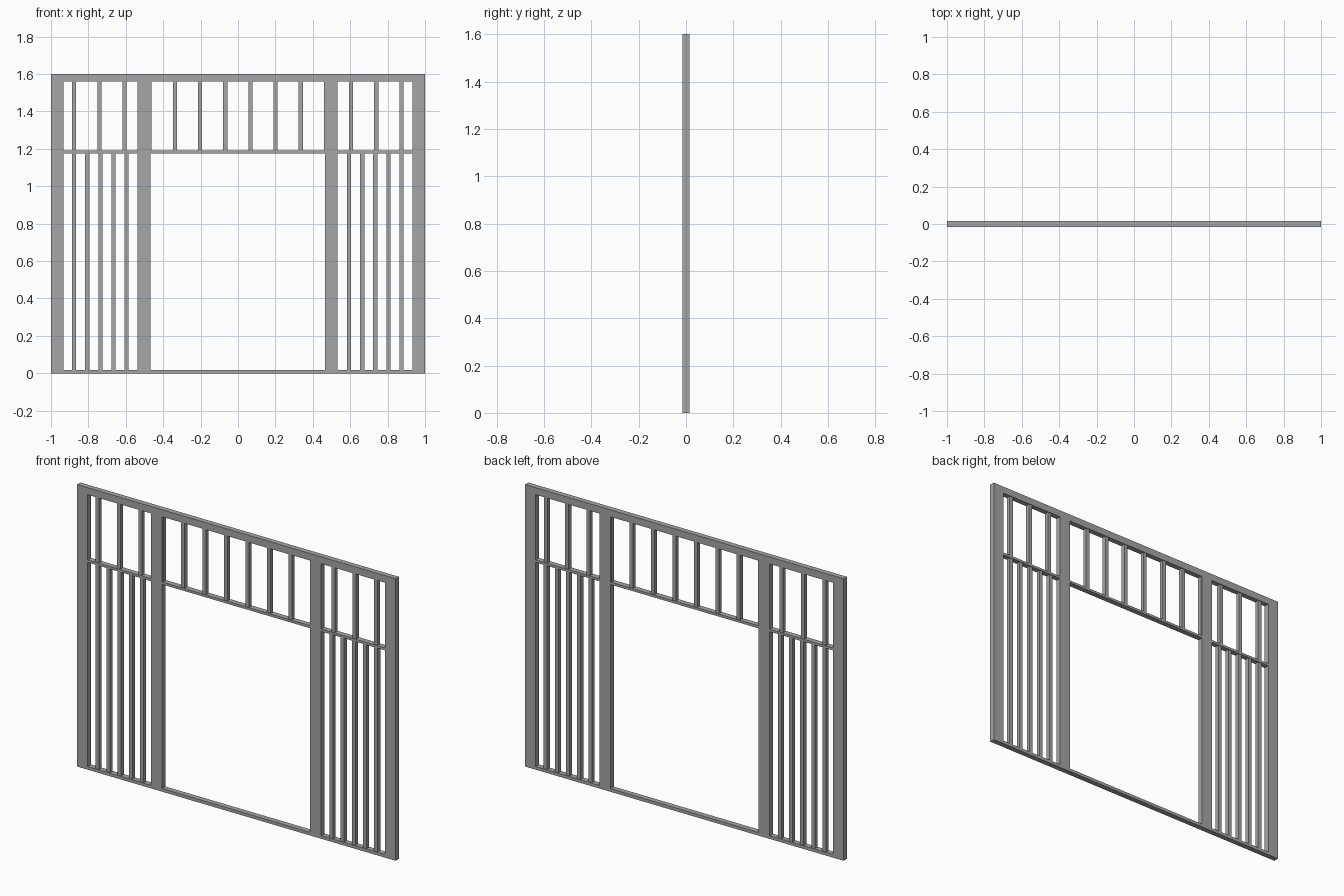
import bpy

if "Cube" in bpy.data.objects:
    bpy.data.objects.remove(bpy.data.objects["Cube"])

# single grey painted-metal colour
grey = bpy.data.materials.new("grey_metal")
grey.diffuse_color = (0.38, 0.38, 0.38, 1)
grey.use_nodes = True
grey.node_tree.nodes["Principled BSDF"].inputs["Base Color"].default_value = grey.diffuse_color

D = 0.015    # half depth of frame
DB = 0.0115  # half depth of thin bars
H = 1.6


def box(name, x0, x1, z0, z1, d):
    """Axis-aligned bar centred on y = 0."""
    bpy.ops.mesh.primitive_cube_add(size=1, location=((x0 + x1) / 2, 0, (z0 + z1) / 2))
    ob = bpy.context.object
    ob.name = name
    ob.scale = (x1 - x0, 2 * d, z1 - z0)
    bpy.ops.object.transform_apply(location=False, rotation=False, scale=True)
    ob.data.materials.append(grey)
    return ob


TOP, SILL = 1.56, 0.018
RAIL0, RAIL1 = 1.176, 1.19

# head beam and sill
box("head_beam", -1, 1, TOP, H, D)
box("sill", -1, 1, 0, SILL, D)

# main posts
posts = [(-1, -0.933), (-0.536, -0.467), (0.464, 0.533), (0.933, 1)]
for i, (a, b) in enumerate(posts):
    box(f"post_{i}", a, b, SILL, TOP, D)

# transom rail between each pair of posts
for i in range(3):
    box(f"transom_rail_{i}", posts[i][1], posts[i + 1][0], RAIL0, RAIL1, D)

# thin upper bars, evenly spaced across the whole width
for i in range(14):
    x = -0.876 + 0.1346 * i
    box(f"upper_bar_{i}", x - 0.011, x + 0.011, RAIL1, TOP, DB)

# thin lower bars in the two side panels
for side, start in (("left", -0.876), ("right", 0.594)):
    for i in range(5):
        x = start + 0.07 * i
        box(f"lower_bar_{side}_{i}", x - 0.011, x + 0.011, SILL, RAIL0, DB)
